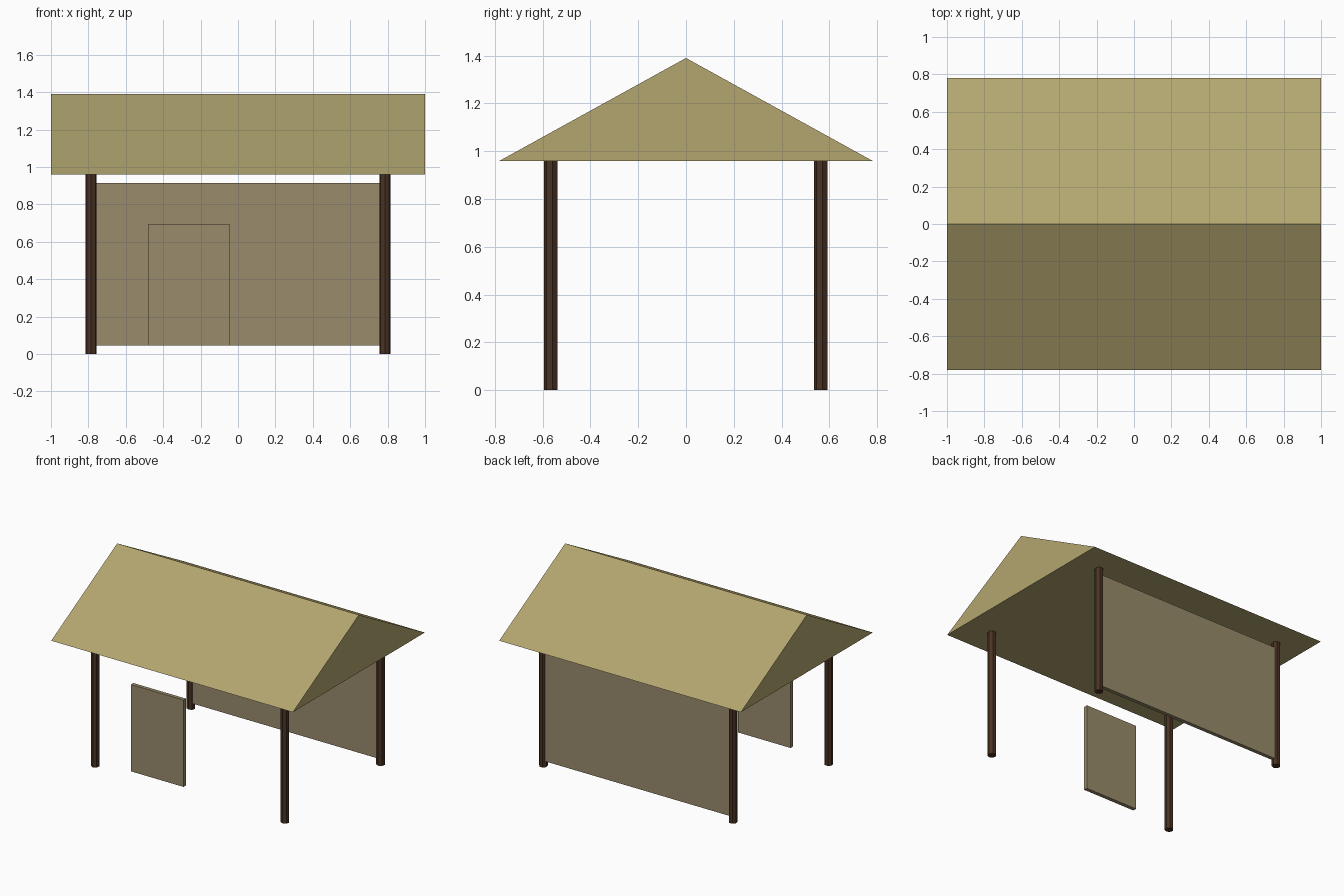
import bpy, bmesh, math
from mathutils import Matrix

if "Cube" in bpy.data.objects:
    bpy.data.objects.remove(bpy.data.objects["Cube"])


def material(name, rgb):
    mat = bpy.data.materials.new(name)
    mat.diffuse_color = (*rgb, 1)
    mat.use_nodes = True
    mat.node_tree.nodes["Principled BSDF"].inputs["Base Color"].default_value = mat.diffuse_color
    return mat


def finish(bm, name, mat):
    bmesh.ops.recalc_face_normals(bm, faces=bm.faces)
    mesh = bpy.data.meshes.new(name)
    bm.to_mesh(mesh)
    bm.free()
    mesh.materials.append(mat)
    obj = bpy.data.objects.new(name, mesh)
    bpy.context.collection.objects.link(obj)
    return obj


def panel(name, x0, x1, y, z0, z1, thickness, mat):
    bm = bmesh.new()
    place = Matrix.Translation(((x0 + x1) / 2, y, (z0 + z1) / 2))
    size = Matrix.Diagonal((x1 - x0, thickness, z1 - z0, 1))
    bmesh.ops.create_cube(bm, size=1, matrix=place @ size)
    return finish(bm, name, mat)


def post(name, x, y, height, mat):
    bm = bmesh.new()
    # seven-sided pole with one corner facing the front
    place = Matrix.Translation((x, y, height / 2)) @ Matrix.Rotation(math.pi, 4, 'Z')
    bmesh.ops.create_cone(bm, cap_ends=True, segments=7, radius1=0.03,
                          radius2=0.03, depth=height, matrix=place)
    return finish(bm, name, mat)


thatch = material("thatch", (0.45, 0.38, 0.16))
woven = material("woven_wall", (0.32, 0.26, 0.15))
wood = material("dark_wood", (0.07, 0.033, 0.017))

EAVE, RIDGE, POST_X, POST_Y = 0.96, 1.39, 0.785, 0.565

# Solid gable roof: triangle profile extruded along x
bm = bmesh.new()
profile = [(-0.78, EAVE), (0.78, EAVE), (0, RIDGE)]
gable = bm.faces.new([bm.verts.new((-1, y, z)) for y, z in profile])
ext = bmesh.ops.extrude_face_region(bm, geom=[gable], use_keep_orig=True)
bmesh.ops.translate(bm, vec=(2, 0, 0),
                    verts=[v for v in ext["geom"] if isinstance(v, bmesh.types.BMVert)])
finish(bm, "roof", thatch)

# Four corner posts
for sy, depth_name in ((-1, "front"), (1, "back")):
    for sx, side_name in ((-1, "left"), (1, "right")):
        post(f"{depth_name}_{side_name}_post", sx * POST_X, sy * POST_Y, EAVE, wood)

# Full back wall and the narrow front screen
panel("back_wall", -0.77, 0.77, POST_Y, 0.045, 0.915, 0.028, woven)
panel("front_screen", -0.48, -0.045, -POST_Y, 0.045, 0.695, 0.028, woven)
